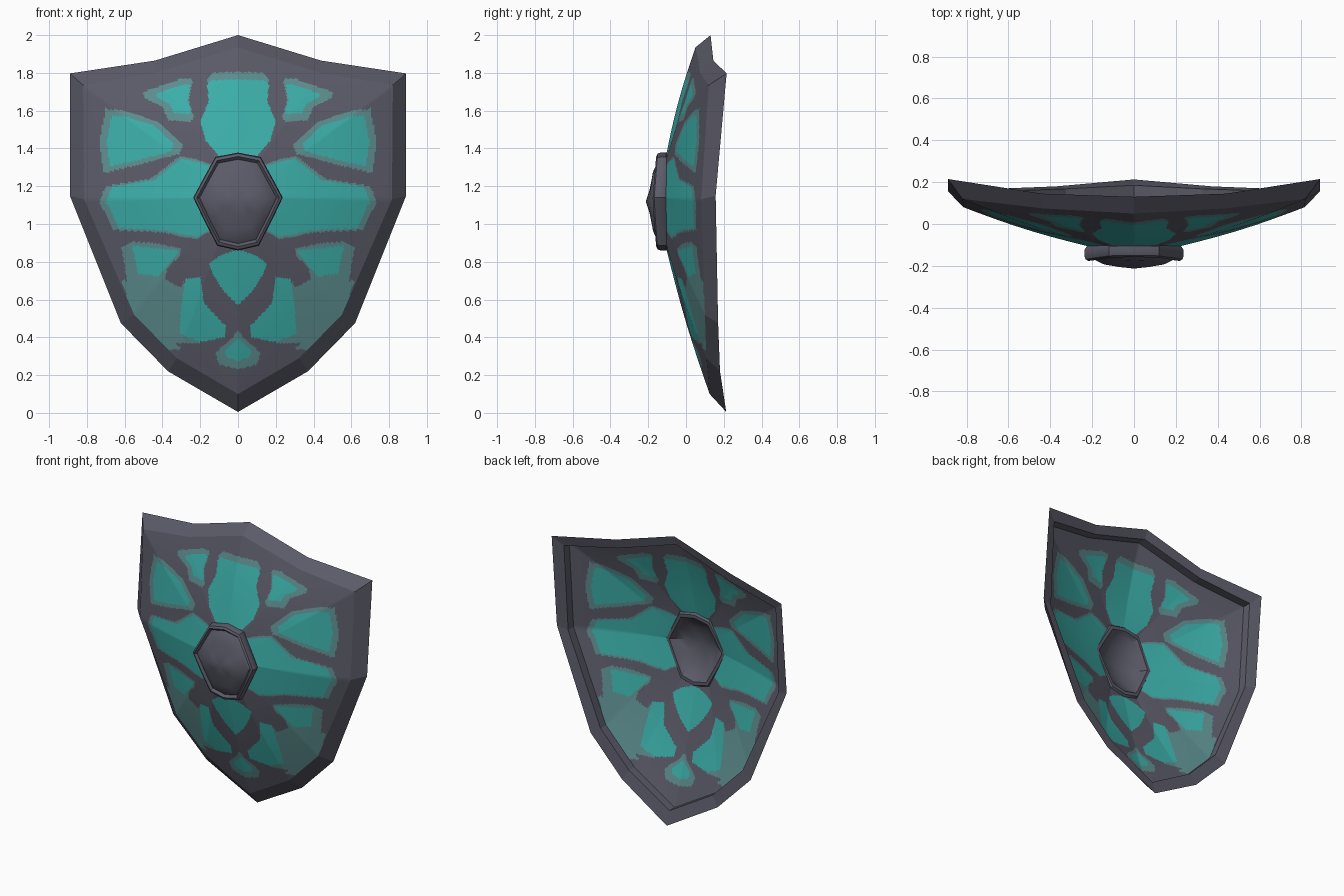
import bpy, bmesh, math
from mathutils import Vector

if "Cube" in bpy.data.objects:
    bpy.data.objects.remove(bpy.data.objects["Cube"])


def material(name, rgb):
    m = bpy.data.materials.new(name)
    m.diffuse_color = (*rgb, 1)
    m.use_nodes = True
    m.node_tree.nodes["Principled BSDF"].inputs["Base Color"].default_value = m.diffuse_color
    return m


GREY = material("slate grey", (0.105, 0.104, 0.140))
MUTED = material("muted teal", (0.110, 0.270, 0.275))
TEAL = material("bright teal", (0.045, 0.430, 0.400))


def ring(half):
    """Close a right-hand half outline (top centre to bottom centre) by mirroring."""
    pts = [Vector(p) for p in half]
    return pts + [Vector((-p.x, p.y, p.z)) for p in pts[-2:0:-1]]


def loft(name, loops, mats, cyclic=False, rule=None):
    """Skin closed loops of equal length; one-point loops become tips."""
    bm = bmesh.new()
    rows = [[bm.verts.new(p) for p in loop] for loop in loops]
    pairs = list(zip(rows, rows[1:])) + ([(rows[-1], rows[0])] if cyclic else [])
    for a, b in pairs:
        n = max(len(a), len(b))
        for i in range(n):
            j = (i + 1) % n
            if len(a) == 1:
                f = bm.faces.new((a[0], b[j], b[i]))
            elif len(b) == 1:
                f = bm.faces.new((a[i], a[j], b[0]))
            else:
                f = bm.faces.new((a[i], a[j], b[j], b[i]))
            if rule:
                f.material_index = rule(f.calc_center_median())
    bm.normal_update()
    if rule:
        # open sheet: face the front
        if sum(f.normal.y for f in bm.faces) > 0:
            bmesh.ops.reverse_faces(bm, faces=bm.faces[:])
    else:
        bmesh.ops.recalc_face_normals(bm, faces=bm.faces[:])
    me = bpy.data.meshes.new(name)
    bm.to_mesh(me)
    bm.free()
    ob = bpy.data.objects.new(name, me)
    bpy.context.collection.objects.link(ob)
    for m in mats:
        me.materials.append(m)
    return ob


def smooth(ob, degrees):
    bpy.ops.object.select_all(action='DESELECT')
    ob.select_set(True)
    bpy.context.view_layer.objects.active = ob
    bpy.ops.object.shade_smooth_by_angle(angle=math.radians(degrees))


# Shield outlines
outer = ring([(0, .13, 2.0), (.44, .145, 1.865), (.89, .215, 1.797), (.89, .157, 1.15),
              (.62, .17, .475), (.37, .18, .22), (0, .213, .005)])
inner = ring([(0, .05, 1.935), (.44, .075, 1.80), (.82, .12, 1.735), (.815, .08, 1.13),
              (.55, .10, .52), (.325, .108, .29), (0, .125, .10)])
boss = ring([(0, 0, 1.378), (.12, 0, 1.355), (.178, 0, 1.25), (.237, 0, 1.14),
             (.175, 0, 1.01), (.11, 0, .885), (0, 0, .86)])
MID = Vector((0, 0, 1.12))

# Bevelled rim with a raised back frame
back = [p + Vector((0, .06, 0)) for p in inner]
loft("rim", [inner, outer, back], [GREY], cyclic=True)

# Painted patches: right-hand outline, point the bright part shrinks towards, its scale
patches = []


def patch(outline, anchor=(0, 0), scale=1.0):
    patches.append((outline, anchor, scale))


patch([(-.1, 1.81), (.13, 1.80), (.165, 1.76), (.155, 1.65), (.20, 1.54), (.17, 1.44),
       (.10, 1.36), (-.1, 1.36)], (.30, 1.30), .92)
patch([(.24, 1.77), (.30, 1.77), (.50, 1.70), (.50, 1.67), (.40, 1.62), (.37, 1.55),
       (.25, 1.54), (.235, 1.57), (.26, 1.65)], (.28, 1.67), .68)
patch([(.60, 1.60), (.70, 1.61), (.735, 1.43), (.71, 1.27), (.50, 1.32), (.31, 1.37),
       (.29, 1.42), (.42, 1.54)], (.54, 1.44), .80)
patch([(.10, 1.30), (.21, 1.34), (.31, 1.36), (.46, 1.24), (.70, 1.20), (.735, 1.12),
       (.66, .97), (.40, .955), (.22, .92), (.13, .97), (.10, 1.1)], (.16, 1.12), .94)
# Lower side: muted field running to the rim, with two bright cells
patch([(.62, .88), (.56, .905), (.45, .90), (.30, .87), (.31, .83), (.37, .77), (.39, .70),
       (.59, .70), (.60, .78)], (.44, .83), 0)
patch([(.615, .70), (.56, .52), (.37, .33), (.30, .34), (.33, .37), (.20, .37), (.29, .70),
       (.30, .66), (.39, .71)], (.4, .5), 0)
patch([(.56, .885), (.31, .86), (.38, .78), (.43, .72), (.53, .74)])
patch([(.20, .72), (.28, .71), (.30, .56), (.31, .42), (.20, .375), (.07, .40), (.065, .46),
       (.18, .58)])
patch([(-.1, .86), (.02, .86), (.10, .83), (.155, .79), (.13, .73), (.08, .65), (0, .57)])
patch([(0, .435), (.045, .38), (.12, .32), (.10, .255), (0, .23), (-.1, .23)], (0, .35), .6)


def inside(x, z, poly):
    hit = False
    for (x1, z1), (x2, z2) in zip(poly, poly[1:] + poly[:1]):
        if (z1 > z) != (z2 > z) and x < x1 + (z - z1) * (x2 - x1) / (z2 - z1):
            hit = not hit
    return hit


def paint(c):
    x, z, result = abs(c.x), c.z, 0
    for poly, (ax, az), s in patches:
        if not inside(x, z, poly):
            continue
        result = max(result, 1)
        if s and inside(ax + (x - ax) / s, az + (z - az) / s, poly):
            return 2
    return result


# Domed face sheet between rim and boss, finely divided so the painted edges are crisp
def divide(loop, n):
    return [a.lerp(b, k / n) for a, b in zip(loop, loop[1:] + loop[:1]) for k in range(n)]


SUB, STEPS = 36, 72
hole = [MID + (p - MID) * .95 + Vector((0, -.105, 0)) for p in boss]
a, b = divide(hole, SUB), divide(inner, SUB)
sheet = []
for k in range(STEPS + 1):
    t = k / STEPS
    bulge = Vector((0, -.012 * math.sin(math.pi * t), 0))
    sheet.append([p.lerp(q, t) + bulge for p, q in zip(a, b)])
face = loft("shield_face", sheet, [GREY, MUTED, TEAL], rule=paint)
smooth(face, 30)


# Central boss: faceted ring and hollow dome, front tip round to back tip
def boss_loop(scale, y):
    return [MID + (p - MID) * scale +
            Vector((0, y - .02 * (1 - abs(p.z - 1.12) / .26), 0)) for p in boss]


section = [(.3, -.187), (.6, -.175), (.82, -.15), (.86, -.142), (.92, -.158), (.98, -.15),
           (1.0, -.135), (1.0, -.105), (.95, -.088), (.86, -.088), (.78, -.115), (.5, -.155)]
loops = [[Vector((0, -.213, 1.12))]] + [boss_loop(s, y) for s, y in section]
loops.append([Vector((0, -.192, 1.12))])
smooth(loft("boss", loops, [GREY]), 35)
